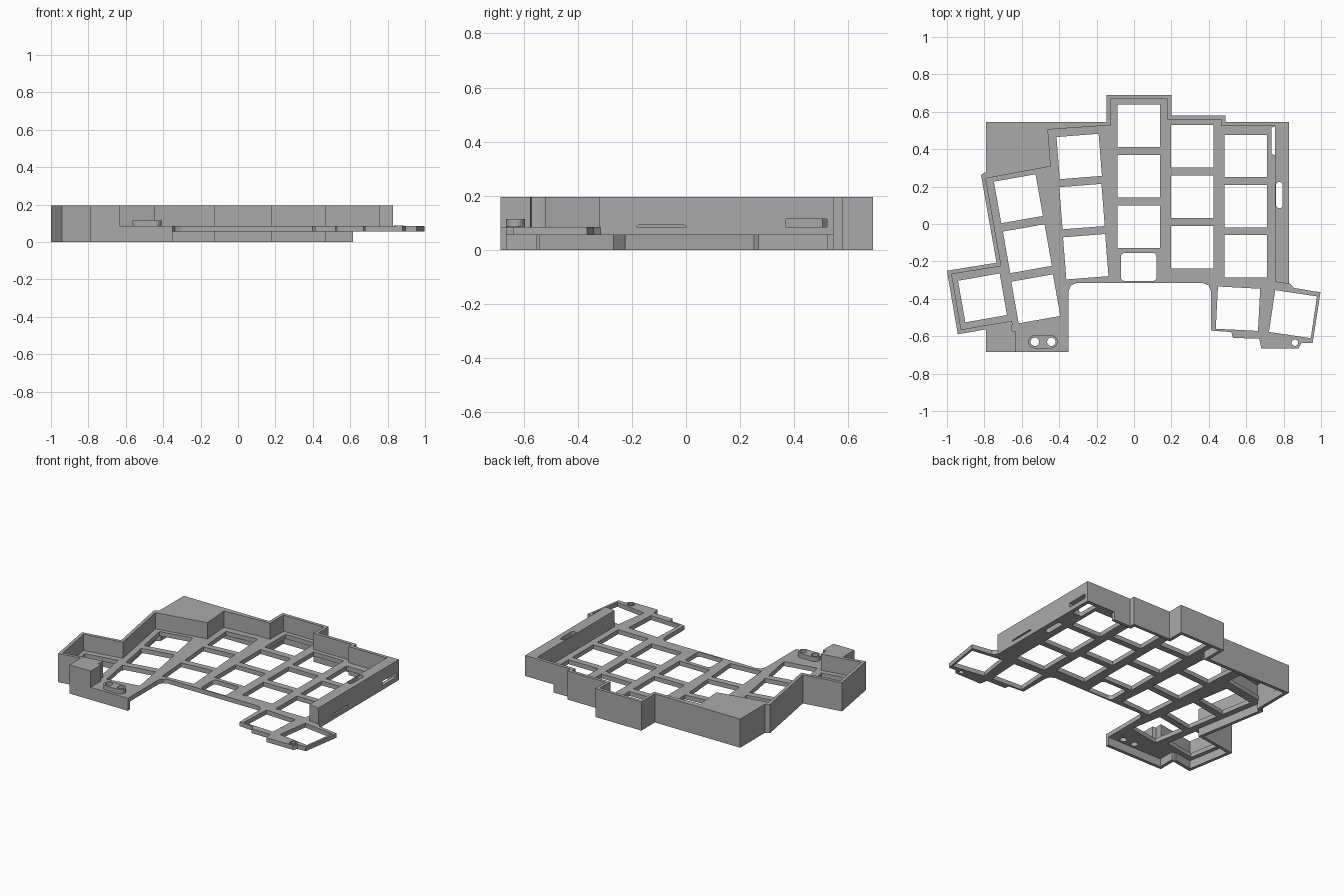
import bpy, bmesh, math
from mathutils import Vector, Matrix

if "Cube" in bpy.data.objects:
    bpy.data.objects.remove(bpy.data.objects["Cube"])

grey = bpy.data.materials.new("case_grey")
grey.diffuse_color = (0.4, 0.4, 0.4, 1)
grey.use_nodes = True
grey.node_tree.nodes["Principled BSDF"].inputs["Base Color"].default_value = grey.diffuse_color

PLATE_LOW, PLATE_TOP, RIM = 0.055, 0.085, 0.195


def prism(name, outlines, z0, z1):
    """Extrude an outline (further outlines become holes) from z0 to z1."""
    cu = bpy.data.curves.new(name, 'CURVE')
    cu.dimensions, cu.fill_mode = '2D', 'BOTH'
    cu.extrude = (z1 - z0) / 2
    for pts in outlines:
        sp = cu.splines.new('POLY')
        sp.points.add(len(pts) - 1)
        for p, (x, y) in zip(sp.points, pts):
            p.co = (x, y, 0, 1)
        sp.use_cyclic_u = True
    tmp = bpy.data.objects.new("tmp", cu)
    bpy.context.collection.objects.link(tmp)
    dg = bpy.context.evaluated_depsgraph_get()
    me = bpy.data.meshes.new_from_object(tmp.evaluated_get(dg))
    bpy.data.objects.remove(tmp)
    bm = bmesh.new()
    bm.from_mesh(me)
    bmesh.ops.remove_doubles(bm, verts=bm.verts, dist=1e-4)
    bmesh.ops.translate(bm, verts=bm.verts, vec=(0, 0, (z0 + z1) / 2))
    bmesh.ops.recalc_face_normals(bm, faces=bm.faces)
    for f in bm.faces:
        f.smooth = False
    bm.to_mesh(me)
    bm.free()
    me.materials.clear()
    me.materials.append(grey)
    ob = bpy.data.objects.new(name, me)
    bpy.context.collection.objects.link(ob)
    return ob


def ribbon(path, t):
    """Closed outline of a wall: path plus its mitred offset to the left."""
    pts = [Vector(p) for p in path]
    nrm = []
    for a, b in zip(pts, pts[1:]):
        d = (b - a).normalized()
        nrm.append(Vector((-d.y, d.x)))
    inner = []
    for i, p in enumerate(pts):
        n0, n1 = nrm[max(i - 1, 0)], nrm[min(i, len(nrm) - 1)]
        inner.append(p + (n0 + n1) * (t / (1 + n0.dot(n1))))
    return path + [tuple(p) for p in reversed(inner)]


def rounded(cx, cy, w, h, r=0.0, deg=0, n=6):
    """Rectangle outline with rounded corners, turned by deg."""
    rot = Matrix.Rotation(math.radians(deg), 2)
    out = []
    for k, (sx, sy) in enumerate([(1, 1), (-1, 1), (-1, -1), (1, -1)]):
        for j in range(n + 1 if r else 1):
            a = math.pi / 2 * (k + j / n)
            p = Vector((sx * (w / 2 - r) + r * math.cos(a), sy * (h / 2 - r) + r * math.sin(a)))
            p = rot @ p
            out.append((cx + p.x, cy + p.y))
    return out


def cut(ob, loc, size, bevel):
    """Subtract a rounded box from a part."""
    bm = bmesh.new()
    bmesh.ops.create_cube(bm, size=1)
    bmesh.ops.scale(bm, verts=bm.verts, vec=size)
    if bevel:
        edges = [e for e in bm.edges if abs(e.verts[0].co.x - e.verts[1].co.x) > 1e-4]
        bmesh.ops.bevel(bm, geom=edges, offset=bevel, segments=5, affect='EDGES', profile=0.5)
    bmesh.ops.translate(bm, verts=bm.verts, vec=loc)
    me = bpy.data.meshes.new("port_cutter")
    bm.to_mesh(me)
    bm.free()
    me.materials.append(grey)
    c = bpy.data.objects.new("port_cutter", me)
    bpy.context.collection.objects.link(c)
    c.hide_render = True
    c.hide_viewport = True
    m = ob.modifiers.new("port", 'BOOLEAN')
    m.operation, m.solver, m.object = 'DIFFERENCE', 'EXACT', c


# Switch openings: centre x, centre y, turn in degrees
keys = [(0.025, y, 0) for y in (0.525, 0.255, -0.015)]
keys += [(0.312, y, 0) for y in (0.415, 0.145, -0.125)]
keys += [(0.598, y, 0) for y in (0.363, 0.095, -0.173)]
keys += [(-0.293, 0.361, 4.5), (-0.278, 0.093, 4.5), (-0.258, -0.175, 4.5)]
keys += [(-0.618, 0.135, 10), (-0.57, -0.132, 10), (-0.525, -0.4, 10), (-0.81, -0.395, 10)]
keys += [(0.556, -0.453, -3), (0.85, -0.482, -8.5)]
openings = [rounded(x, y, 0.226, 0.226, 0, a) for x, y, a in keys]
openings.append(rounded(0.025, -0.23, 0.19, 0.15, 0.02))

# Screw, port and compartment openings
screws = [rounded(x, -0.63, 0.045, 0.045, 0.0224) for x in (-0.53, -0.442)]
right_screw = rounded(0.86, -0.635, 0.034, 0.034, 0.0169)
switch_slot = rounded(0.777, 0.155, 0.036, 0.14, 0.0179)
port_gap = rounded(0.77, 0.445, 0.07, 0.15, 0.012)
compartment = [(-0.76, 0.515), (-0.485, 0.485), (-0.475, 0.335), (-0.78, 0.28)]

# Outer run of the tall wall, from the back right round to the front left
wall_path = [(0.615, 0.545), (0.488, 0.545), (0.488, 0.58), (0.2, 0.58), (0.2, 0.69),
             (-0.147, 0.69), (-0.147, 0.545), (-0.79, 0.545), (-0.79, 0.28), (-0.818, 0.262),
             (-0.735, -0.207), (-1.0, -0.25), (-0.942, -0.59), (-0.79, -0.563)]

# Key plate
plate_edge = [(-0.79, -0.685), (-0.35, -0.685), (-0.35, -0.36), (-0.337, -0.328), (-0.305, -0.315),
              (0.367, -0.315), (0.399, -0.328), (0.412, -0.36), (0.412, -0.57), (0.52, -0.578),
              (0.53, -0.61), (0.67, -0.612), (0.68, -0.665), (0.88, -0.665), (0.895, -0.637),
              (0.955, -0.637), (0.997, -0.365), (0.855, -0.342), (0.83, -0.315), (0.83, 0.545)]
prism("key_plate", [plate_edge + wall_path] + openings + screws
      + [right_screw, switch_slot, port_gap, compartment], PLATE_LOW, PLATE_TOP)

# Tall outer wall with its skirt down to the ground
prism("outer_wall", [ribbon(wall_path, 0.022)], 0, RIM)
prism("back_right_wall", [ribbon([(0.83, 0.545), (0.615, 0.545)], 0.022)], PLATE_LOW, RIM)

# Front left skirt
prism("front_skirt", [ribbon([(-0.79, -0.55), (-0.79, -0.685), (-0.35, -0.685)], 0.022)],
      0, PLATE_TOP)

# Rim in front of the outer thumb key, and the corner block
prism("front_rim", [ribbon([(-0.8, -0.565), (-0.65, -0.54)], 0.022)], PLATE_LOW, RIM)
prism("corner_block", [[(-0.79, -0.685), (-0.63, -0.685), (-0.63, -0.575), (-0.655, -0.57),
                        (-0.65, -0.53), (-0.79, -0.555)]], PLATE_LOW, RIM)

# Covered compartment at the back left
prism("compartment_roof", [[(-0.145, 0.545), (-0.79, 0.545), (-0.79, 0.28), (-0.818, 0.262),
                            (-0.795, 0.243), (-0.445, 0.308), (-0.46, 0.505), (-0.135, 0.527)]],
      RIM - 0.025, RIM)
prism("compartment_wall", [ribbon([(-0.795, 0.243), (-0.445, 0.308), (-0.46, 0.505),
                                   (-0.135, 0.527)], 0.018)], PLATE_LOW, RIM)

# Thick right wall with the switch slot, side port and low side notch
right = prism("right_wall", [[(0.755, -0.31), (0.83, -0.32), (0.83, 0.545), (0.755, 0.545)],
                             switch_slot], PLATE_LOW, RIM)
cut(right, (0.79, 0.445, 0.083), (0.16, 0.15, 0.064), 0)
cut(right, (0.83, -0.09, 0.065), (0.06, 0.2, 0.06), 0.028)

# Screw bosses
prism("screw_boss", [rounded(-0.487, -0.63, 0.156, 0.07, 0.0349)] + screws, PLATE_TOP - 0.01, 0.115)
prism("right_screw_boss", [rounded(0.86, -0.635, 0.052, 0.052, 0.0259), right_screw],
      PLATE_LOW, PLATE_TOP + 0.004)
